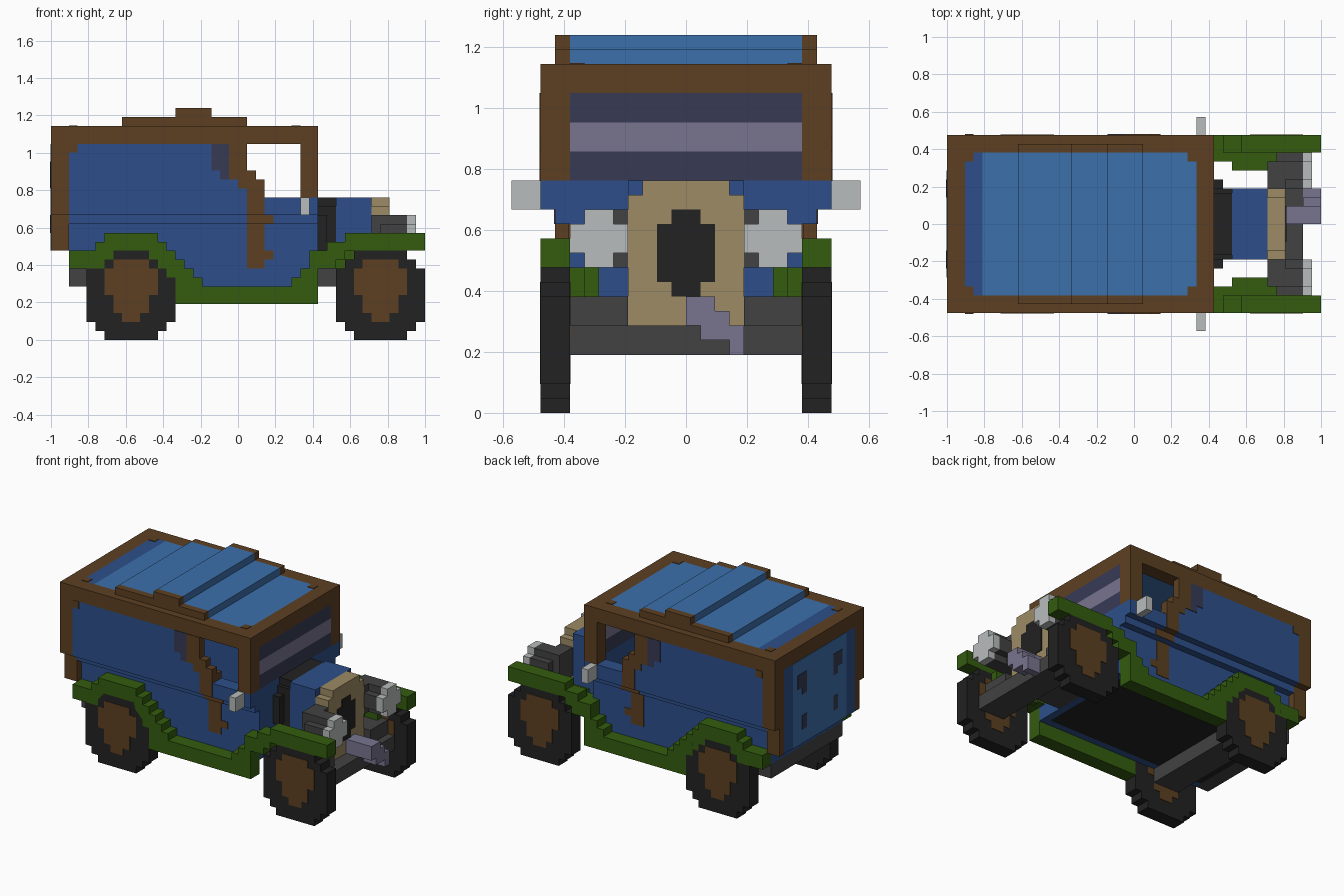
import bpy, bmesh

if "Cube" in bpy.data.objects:
    bpy.data.objects.remove(bpy.data.objects["Cube"])

V = 1 / 21  # one block of the grid


def material(name, hexcode):
    rgb = [int(hexcode[i:i + 2], 16) / 255 for i in (0, 2, 4)]
    col = [c / 12.92 if c < 0.04045 else ((c + 0.055) / 1.055) ** 2.4 for c in rgb] + [1]
    m = bpy.data.materials.new(name)
    m.diffuse_color = col
    m.use_nodes = True
    bsdf = m.node_tree.nodes["Principled BSDF"]
    bsdf.inputs["Base Color"].default_value = col
    bsdf.inputs["Roughness"].default_value = 0.8
    return m


BROWN = material("brown wood", "5D4022")
BLUE = material("body blue", "2D4F8A")
SKY = material("light blue", "3C70AB")
GREEN = material("fender green", "335C0F")
BLACK = material("rubber black", "222222")
GREY = material("dark grey", "424242")
TAN = material("tan", "9C8B64")
SILVER = material("light grey", "B9BCBC")
SLATE = material("slate glass", "373A55")
LILAC = material("lilac grey", "78758F")


def part(name, mat, boxes, mirror=False):
    """Boxes are (x0, x1, y0, y1, z0, z1) in blocks, x counted from the rear."""
    bm = bmesh.new()
    for x0, x1, y0, y1, z0, z1 in boxes:
        for v in bmesh.ops.create_cube(bm, size=1)["verts"]:
            v.co.x = (x0 + (v.co.x + 0.5) * (x1 - x0) - 21) * V
            v.co.y = (y0 + (v.co.y + 0.5) * (y1 - y0)) * V
            v.co.z = (z0 + (v.co.z + 0.5) * (z1 - z0)) * V
    me = bpy.data.meshes.new(name)
    bm.to_mesh(me)
    bm.free()
    me.materials.append(mat)
    ob = bpy.data.objects.new(name, me)
    bpy.context.collection.objects.link(ob)
    if mirror:
        mod = ob.modifiers.new("Mirror", "MIRROR")
        mod.use_axis = (False, True, False)
        mod.use_clip = False
        mod.use_mirror_merge = False
    return ob


# Body sides, widening in two ledges
part("body_sides", BLUE, [
    (2, 30, 7, 8, 8, 13), (4, 30, 7, 8, 6, 8), (2, 30, 7, 9, 13, 14),
    (2, 30, 8, 10, 14, 16), (2, 22, 9, 10, 16, 18), (2, 20, 9, 10, 18, 22)], True)
part("cowl", BLUE, [(29, 30, -7, 7, 6, 14), (29, 30, -8, 8, 14, 16)])
part("floor", BLACK, [(4, 29, -7, 7, 6, 7)])

# Wooden frame
part("rear_posts", BROWN, [(0, 2, 8, 10, 14, 24), (0, 2, 8, 9, 10, 14),
                           (2, 3, 9, 10.08, 21, 22)], True)
part("windscreen_posts", BROWN, [(28, 30, 8, 10, 16, 22)], True)
part("roof_side_beams", BROWN, [(2, 28, 8, 10, 22, 24)], True)
part("roof_end_beams", BROWN, [(0, 2, -8, 8, 22, 24), (28, 30, -10, 10, 22, 24)])
part("roof_corners", BROWN, [(2, 3, 7, 8, 23, 24.08), (27, 28, 7, 8, 23, 24.08)], True)
part("door_post", BROWN, [
    (20, 22, 9, 10.08, 18, 22), (21, 23, 9, 10.08, 17, 19), (22, 24, 9, 10.08, 16, 18),
    (22, 24, 8, 10.08, 14, 17), (22, 25, 8, 9.08, 13, 14),
    (22, 24, 7, 8.08, 8, 13), (24, 25, 7, 8.08, 9, 10)], True)

# Roof panels and raised steps
part("roof_rear_strip", BLUE, [(2, 4, -8, 8, 23, 24)])
part("roof_panel", SKY, [(4, 28, -8, 8, 23, 24), (8, 22, -8, 8, 24, 25), (14, 18, -8, 8, 25, 26)])
part("roof_step_trim", BROWN, [(8, 22, 8, 9, 24, 25), (14, 18, 8, 9, 25, 26)], True)

# Glazing
part("windscreen", SLATE, [(29, 30, -8, 8, 16, 18), (29, 30, -8, 8, 20, 22)])
part("windscreen_band", LILAC, [(29, 30, -8, 8, 18, 20)])
part("side_windows", SLATE, [(18, 20, 9, 10.08, 19, 22), (19, 20, 9, 10.08, 18, 19)], True)

# Rear panel
part("rear_panel", BLUE, [(0, 2, -8, 8, 10, 22), (2, 3, -7, 7, 8, 10)])
part("rear_curtain", SKY, [(-0.06, 0, -6, 6, 10, 22)])
part("rear_windows", SLATE, [(-0.12, 0, 3, 4, 17, 20), (-0.12, 0, 3, 5, 18, 20),
                             (-0.12, 0, 3, 4, 12, 14)], True)

# Fenders and running boards: columns of (x0, x1, z0, z1)
columns = [(2, 5, 8, 10), (5, 6, 8, 11), (6, 7, 9, 12), (7, 11, 10, 12), (11, 12, 9, 12),
           (12, 13, 8, 11), (13, 14, 7, 10), (14, 15, 4, 9), (15, 16, 4, 8), (16, 17, 4, 7),
           (17, 27, 4, 6), (27, 28, 4, 7), (28, 29, 4, 8), (29, 30, 4, 10), (30, 31, 8, 10),
           (31, 32, 8, 11), (32, 33, 9, 11), (33, 42, 10, 12)]
part("fenders", GREEN, [(a, b, 8, 10, c, d) for a, b, c, d in columns], True)
part("inner_fenders", GREEN, [(30, 38, 7, 8, 8, 10), (32, 36, 6, 7, 7, 10)], True)

# Wheels: rows of (half length, z0, z1)
tire = [(3, 0, 1), (4, 1, 2), (5, 2, 8), (4, 8, 9), (3, 9, 10)]
hub = [(1, 2, 3), (2, 3, 5), (3, 5, 8), (2, 8, 9)]
for label, cx in (("rear", 9), ("front", 37)):
    part(label + "_wheels", BLACK, [(cx - r, cx + r, 8, 10, a, b) for r, a, b in tire], True)
    part(label + "_hubs", BROWN, [(cx - r, cx + r, 7.94, 10.06, a, b) for r, a, b in hub], True)

# Chassis and axles
part("front_axle", GREY, [(36, 40, -8, 8, 4, 6), (36, 39, 4, 8, 6, 8), (36, 39, -8, -4, 6, 8)])
part("rear_axle", GREY, [(7, 11, -8, 8, 4, 6)])
part("chassis", GREY, [(2, 4, -8, 8, 6, 8), (30, 36, -4, 4, 6, 8)])

# Bonnet and radiator
part("bonnet_rear_band", BLACK, [(30, 32, -4, 4, 8, 15), (30, 32, -3.5, 3.5, 15, 16),
                                 (30, 31, -5, 5, 10, 14)])
part("bonnet", BLUE, [(32, 36, -4, 4, 8, 15), (32, 36, -4, 4, 15, 16)])
part("radiator", TAN, [(36, 38, -4, 4, 6, 15), (36, 38, -3, 3, 15, 16)])
part("grille", BLACK, [(38, 38.1, -2, 2, 9, 13), (38, 38.1, -1, 1, 8, 14)])
part("starting_crank", LILAC, [(38, 40, 0, 2, 6, 8), (40, 42, 0, 2, 7, 8), (40, 42, 0, 3, 6, 7),
                               (40, 42, 1, 4, 5, 6), (40, 42, 3, 4, 4, 5)])

# Headlights and mirrors
part("headlight_housings", GREY, [(37, 40, 4, 8, 11, 13), (36, 40, 5, 7, 10, 14),
                                  (36, 38, 4, 5, 10, 14)], True)
part("headlight_lenses", SILVER, [(40, 41, 4, 8, 11, 13), (40, 41, 5, 7, 10, 11),
                                  (40, 41, 5, 7, 13, 14)], True)
part("side_mirrors", SILVER, [(28, 29, 10, 12, 14, 16)], True)
